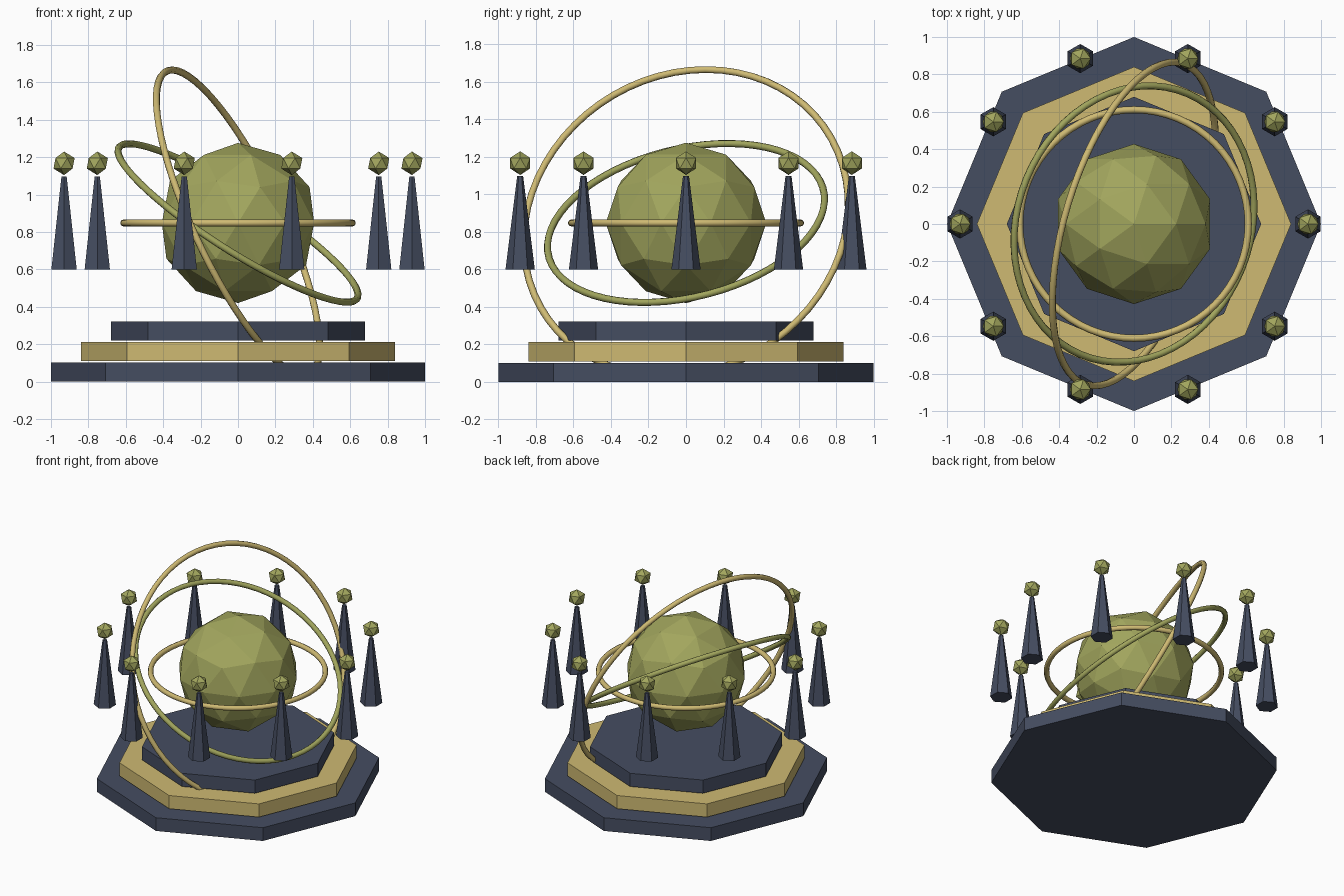
import bpy, math
from mathutils import Vector

if "Cube" in bpy.data.objects:
    bpy.data.objects.remove(bpy.data.objects["Cube"])


def material(name, rgb):
    m = bpy.data.materials.new(name)
    m.diffuse_color = (*rgb, 1)
    m.use_nodes = True
    m.node_tree.nodes["Principled BSDF"].inputs["Base Color"].default_value = m.diffuse_color
    return m


NAVY = material("navy", (0.06, 0.075, 0.12))
GOLD = material("gold", (0.62, 0.49, 0.17))
GREEN = material("green", (0.36, 0.38, 0.11))


def finish(name, mat):
    ob = bpy.context.object
    ob.name = name
    ob.data.materials.append(mat)
    return ob


# Three stacked octagonal tiers with thin gaps
for i, (radius, mat) in enumerate([(1.0, NAVY), (0.84, GOLD), (0.68, NAVY)]):
    bpy.ops.mesh.primitive_cylinder_add(vertices=8, radius=radius, depth=0.102,
                                        location=(0, 0, 0.051 + 0.11 * i))
    finish(f"base_tier_{i + 1}", mat)

# Faceted central globe
CENTRE = (0, 0, 0.848)
bpy.ops.mesh.primitive_ico_sphere_add(subdivisions=2, radius=0.428, location=CENTRE)
finish("globe", GREEN)

# Orbit rings: radius, axis direction, colour
rings = [(0.611, (0, 0, 1), GOLD),
         (0.754, (0.525, -0.20, 0.827), GREEN),
         (0.897, (0.873, -0.262, 0.41), GOLD)]
for i, (radius, axis, mat) in enumerate(rings):
    turn = Vector((0, 0, 1)).rotation_difference(Vector(axis)).to_euler()
    bpy.ops.mesh.primitive_torus_add(major_radius=radius, minor_radius=0.019,
                                     major_segments=64, minor_segments=8,
                                     location=CENTRE, rotation=turn)
    finish(f"orbit_ring_{i + 1}", mat)
    bpy.ops.object.shade_smooth()

# Circle of ten floating spikes, each with a small gem above it
for i in range(10):
    a = math.tau * i / 10
    x, y = 0.93 * math.cos(a), 0.93 * math.sin(a)
    bpy.ops.mesh.primitive_cone_add(vertices=6, radius1=0.078, radius2=0.016,
                                    depth=0.497, location=(x, y, 0.849))
    finish(f"spike_{i + 1}", NAVY)
    bpy.ops.mesh.primitive_ico_sphere_add(subdivisions=1, radius=0.063,
                                          location=(x, y, 1.167))
    finish(f"spike_gem_{i + 1}", GREEN)
